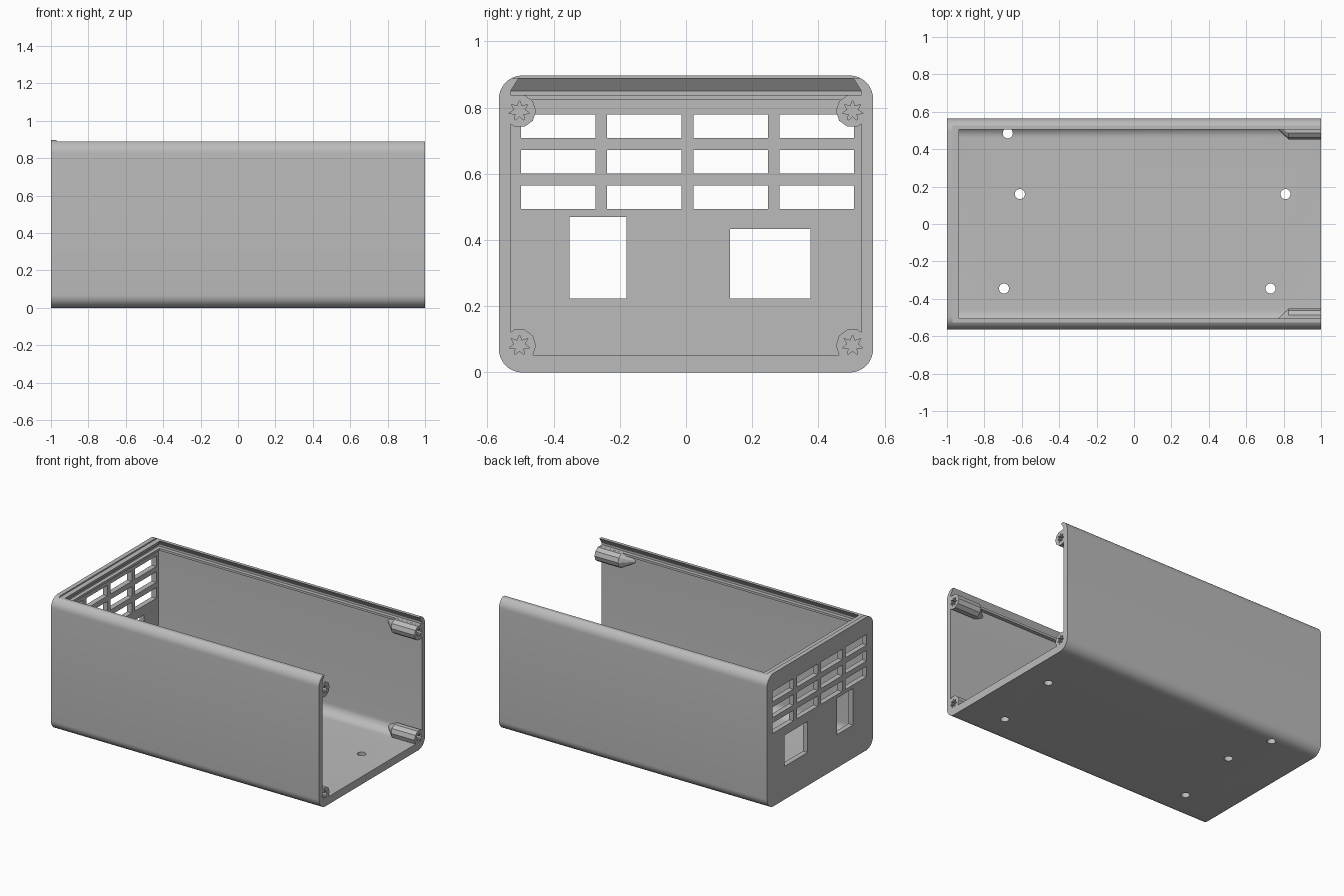
import bpy, bmesh
from math import sin, cos, pi

cube = bpy.data.objects.get("Cube")
if cube:
    bpy.data.objects.remove(cube, do_unlink=True)

LENGTH, HALF_W, HEIGHT, RADIUS = 2.0, 0.565, 0.897, 0.07
WALL_IN, FLOOR, BACK_IN = 0.53, 0.052, -0.965

grey = bpy.data.materials.new("case grey")
grey.use_nodes = True
grey.diffuse_color = (0.5, 0.5, 0.5, 1)
grey.node_tree.nodes["Principled BSDF"].inputs["Base Color"].default_value = (0.5, 0.5, 0.5, 1)


def loft(bm, rings):
    """Skin a closed solid through rings with equal point counts."""
    loops = [[bm.verts.new(p) for p in ring] for ring in rings]
    n = len(loops[0])
    for a, b in zip(loops, loops[1:]):
        for i in range(n):
            j = (i + 1) % n
            bm.faces.new((a[i], a[j], b[j], b[i]))
    bm.faces.new(loops[0][::-1])
    bm.faces.new(loops[-1])


def box(bm, x0, x1, y0, y1, z0, z1):
    loft(bm, [[(x, y0, z0), (x, y1, z0), (x, y1, z1), (x, y0, z1)] for x in (x0, x1)])


def finish(name, bm, helper=False):
    bmesh.ops.recalc_face_normals(bm, faces=bm.faces)
    mesh = bpy.data.meshes.new(name)
    bm.to_mesh(mesh)
    bm.free()
    mesh.materials.append(grey)
    ob = bpy.data.objects.new(name, mesh)
    bpy.context.collection.objects.link(ob)
    ob.hide_render = helper
    return ob


def combine(target, tool, operation):
    """Apply a boolean and discard the tool object."""
    mod = target.modifiers.new("boolean", 'BOOLEAN')
    mod.operation, mod.object, mod.solver = operation, tool, 'EXACT'
    graph = bpy.context.evaluated_depsgraph_get()
    mesh = bpy.data.meshes.new_from_object(target.evaluated_get(graph))
    target.modifiers.clear()
    target.data = mesh
    bpy.data.objects.remove(tool, do_unlink=True)


def circle(x, y, z, r, n):
    return [(x, y + r * cos(2 * pi * i / n), z + r * sin(2 * pi * i / n)) for i in range(n)]


# Outer block with four rounded long edges
SEG = 10
section = []
for quarter, (sy, sz) in enumerate(((1, 1), (-1, 1), (-1, -1), (1, -1))):
    cy = sy * (HALF_W - RADIUS)
    cz = HEIGHT - RADIUS if sz > 0 else RADIUS
    for i in range(SEG + 1):
        a = (quarter + i / SEG) * pi / 2
        section.append((cy + RADIUS * cos(a), cz + RADIUS * sin(a)))
bm = bmesh.new()
loft(bm, [[(x, y, z) for y, z in section] for x in (-1, 1)])
case = finish("case_shell", bm)

# Cavity with rounded floor corners, lid ledge and dovetail slot
levels = []
for i in range(SEG + 1):
    a = i / SEG * pi / 2
    levels.append((FLOOR + RADIUS * (1 - cos(a)), BACK_IN, WALL_IN - RADIUS * (1 - sin(a))))
LEDGE_X, LEDGE_Y, LEDGE_LOW, LEDGE_TOP = -0.94, 0.505, 0.823, 0.838
levels += [(LEDGE_LOW, BACK_IN, WALL_IN), (LEDGE_LOW, LEDGE_X, LEDGE_Y),
           (LEDGE_TOP, LEDGE_X, LEDGE_Y), (LEDGE_TOP, BACK_IN, WALL_IN),
           (0.85, BACK_IN, WALL_IN), (HEIGHT, -0.93, 0.5), (1.0, -0.93, 0.5)]
bm = bmesh.new()
loft(bm, [[(x, -h, z), (1.2, -h, z), (1.2, h, z), (x, h, z)] for z, x, h in levels])
combine(case, finish("cavity_cutter", bm, True), 'DIFFERENCE')

# Shallow flat along the top rims
bm = bmesh.new()
box(bm, -0.97, 1.2, -WALL_IN, WALL_IN, 0.889, 1.0)
combine(case, finish("rim_cutter", bm, True), 'DIFFERENCE')

# Vent grid and two ports in the end wall
bm = bmesh.new()
for col in range(4):
    for row in range(3):
        y, z = -0.498 + col * 0.26, 0.494 + row * 0.107
        box(bm, -1.1, -0.9, y, y + 0.225, z, z + 0.071)
box(bm, -1.1, -0.9, -0.352, -0.179, 0.224, 0.47)
box(bm, -1.1, -0.9, 0.133, 0.376, 0.224, 0.433)
combine(case, finish("vent_cutter", bm, True), 'DIFFERENCE')

# Mounting holes in the floor
bm = bmesh.new()
for x, y in ((-0.61, 0.16), (0.81, 0.16), (-0.695, -0.345), (0.73, -0.345), (-0.675, 0.485)):
    loft(bm, [[(x + u, y + v, z) for _, u, v in circle(0, 0, 0, 0.027, 20)] for z in (-0.1, 0.16)])
combine(case, finish("hole_cutter", bm, True), 'DIFFERENCE')

# Corner screw posts, tapering back into the side walls
corners = [(side, z) for side in (-1, 1) for z in (0.082, 0.79)]
for side, z in corners:
    y = side * 0.503
    bm = bmesh.new()
    loft(bm, [circle(0.745, side * 0.54, z, 0.008, 10),
              circle(0.825, y, z, 0.05, 10), circle(1.0, y, z, 0.05, 10)])
    combine(case, finish("screw_post", bm, True), 'UNION')

# Star-shaped screw holes
bm = bmesh.new()
for side, z in corners:
    star = []
    for i in range(14):
        r, a = (0.032, 0.016)[i % 2], pi * i / 7 + pi / 2
        star.append((side * 0.503 + r * cos(a), z + r * sin(a)))
    loft(bm, [[(x, y, w) for y, w in star] for x in (0.84, 1.1)])
combine(case, finish("screw_cutter", bm, True), 'DIFFERENCE')

# Smooth the rounded edges, keep the corners crisp
bpy.ops.object.select_all(action='DESELECT')
case.select_set(True)
bpy.context.view_layer.objects.active = case
bpy.ops.object.shade_smooth_by_angle(angle=pi / 7)
